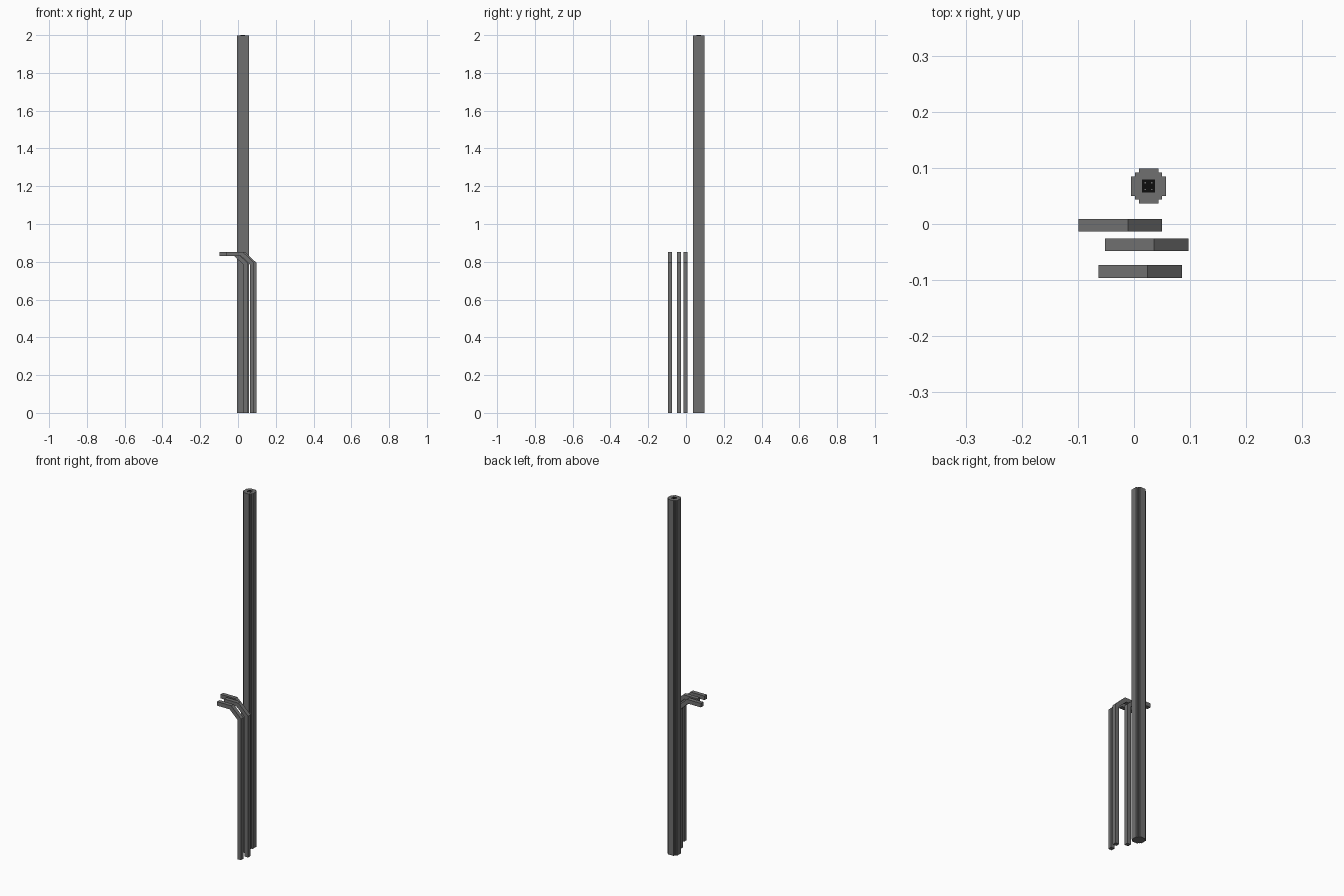
import bpy, bmesh
from mathutils import Vector

if "Cube" in bpy.data.objects:
    bpy.data.objects.remove(bpy.data.objects["Cube"])


def material(name, value):
    m = bpy.data.materials.new(name)
    m.diffuse_color = (value, value, value, 1)
    m.use_nodes = True
    m.node_tree.nodes["Principled BSDF"].inputs["Base Color"].default_value = m.diffuse_color
    return m


GREY = material("steel grey", 0.16)
BLACK = material("black", 0.004)


def extrude(name, outline, direction, mat):
    """Closed prism: a planar outline pushed along a direction."""
    bm = bmesh.new()
    face = bm.faces.new([bm.verts.new(p) for p in outline])
    moved = bmesh.ops.extrude_face_region(bm, geom=[face])["geom"]
    verts = [v for v in moved if isinstance(v, bmesh.types.BMVert)]
    bmesh.ops.translate(bm, verts=verts, vec=Vector(direction))
    bmesh.ops.recalc_face_normals(bm, faces=bm.faces)
    mesh = bpy.data.meshes.new(name)
    bm.to_mesh(mesh)
    bm.free()
    mesh.materials.append(mat)
    obj = bpy.data.objects.new(name, mesh)
    bpy.context.collection.objects.link(obj)
    return obj


def square(x, y, z, h):
    return [(x - h, y - h, z), (x + h, y - h, z), (x + h, y + h, z), (x - h, y + h, z)]


# Tall pole with a stepped round section
CX, CY = 0.026, 0.0675
corner = [(0.031, 0.0175), (0.024, 0.0175), (0.024, 0.024), (0.0175, 0.024), (0.0175, 0.031)]
section = []
for _ in range(4):
    section += corner
    corner = [(-y, x) for x, y in corner]
extrude("pole", [(CX + x, CY + y, 0) for x, y in section], (0, 0, 1.999), GREY)

# Dark socket plate on the pole top, with four small contacts
extrude("socket_plate", square(CX, CY, 1.999, 0.0115), (0, 0, 0.0006), BLACK)
for i, (sx, sy) in enumerate([(-1, -1), (1, -1), (1, 1), (-1, 1)]):
    extrude(f"socket_contact_{i + 1}",
            square(CX + sx * 0.006, CY + sy * 0.006, 1.9996, 0.0013), (0, 0, 0.0004), GREY)

# Three bent bars: upright leg, sloped shoulder, flat arm reaching to -x
T = 0.0225
profile = [(0, 0), (0, 0.795), (-0.061, 0.853), (-0.149, 0.853),
           (-0.149, 0.853 - T), (-0.07, 0.853 - T), (-T, 0.786), (-T, 0)]
for i, (x, y) in enumerate([(0.05, -0.0135), (0.097, -0.0485), (0.0855, -0.096)]):
    extrude(f"bent_bar_{i + 1}", [(x + px, y, pz) for px, pz in profile], (0, T, 0), GREY)
